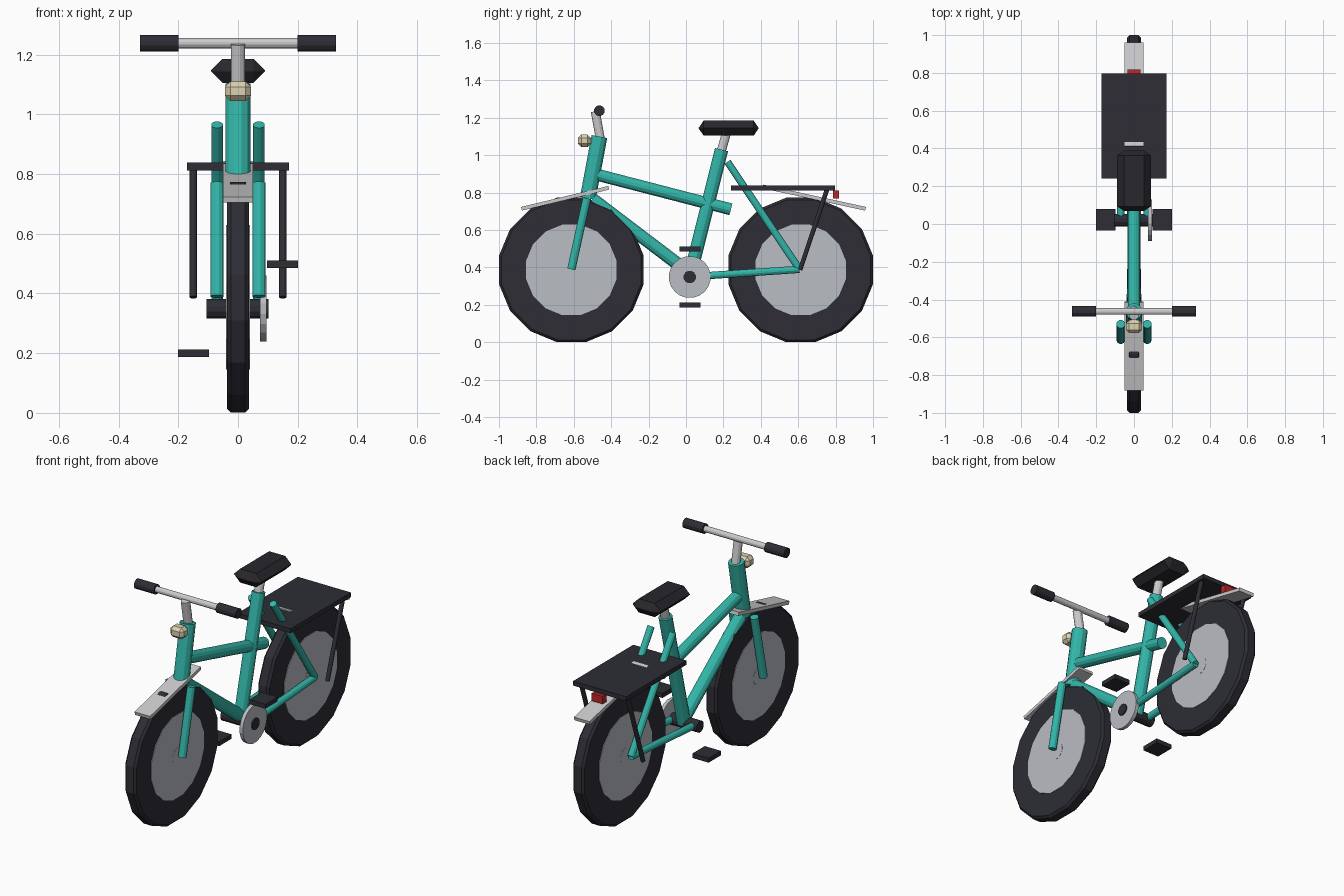
import bpy, bmesh, math
from mathutils import Vector, Matrix

if "Cube" in bpy.data.objects:
    bpy.data.objects.remove(bpy.data.objects["Cube"], do_unlink=True)


def material(name, rgb):
    m = bpy.data.materials.new(name)
    m.use_nodes = True
    m.diffuse_color = (*rgb, 1)
    m.node_tree.nodes["Principled BSDF"].inputs["Base Color"].default_value = (*rgb, 1)
    return m


TEAL = material("teal paint", (0.033, 0.47, 0.40))
RUBBER = material("charcoal rubber", (0.026, 0.026, 0.036))
BLACK = material("black leather", (0.020, 0.020, 0.026))
SILVER = material("wheel silver", (0.49, 0.51, 0.55))
CHROME = material("pale metal", (0.60, 0.60, 0.61))
CREAM = material("cream lamp", (0.72, 0.64, 0.44))
RED = material("red lamp", (0.50, 0.02, 0.02))


def finish(bm, name, mat):
    bmesh.ops.recalc_face_normals(bm, faces=bm.faces[:])
    mesh = bpy.data.meshes.new(name)
    bm.to_mesh(mesh)
    bm.free()
    mesh.materials.append(mat)
    ob = bpy.data.objects.new(name, mesh)
    bpy.context.collection.objects.link(ob)
    return ob


def tube(name, a, b, r, mat, sides=12, bevel=0):
    """Cylinder from point a to point b, with optional chamfered rims."""
    a, b = Vector(a), Vector(b)
    d = b - a
    bm = bmesh.new()
    bmesh.ops.create_cone(bm, cap_ends=True, segments=sides, radius1=r,
                          radius2=r, depth=d.length)
    bmesh.ops.rotate(bm, verts=bm.verts, matrix=Matrix.Rotation(math.pi / sides, 3, "Z"))
    if bevel:
        rims = [e for e in bm.edges if abs(e.verts[0].co.z - e.verts[1].co.z) < 1e-5]
        bmesh.ops.bevel(bm, geom=rims, offset=bevel, segments=1, affect="EDGES")
    rot = d.to_track_quat("Z", "Y").to_matrix().to_4x4()
    bmesh.ops.transform(bm, verts=bm.verts, matrix=Matrix.Translation((a + b) / 2) @ rot)
    return finish(bm, name, mat)


def box(name, center, size, mat, bevel=0, stretch=1, tilt=0):
    """Box, chamfered before being stretched along y and tilted about x."""
    bm = bmesh.new()
    bmesh.ops.create_cube(bm, size=1)
    bmesh.ops.scale(bm, verts=bm.verts, vec=(size[0], size[1] / stretch, size[2]))
    if bevel:
        bmesh.ops.bevel(bm, geom=bm.edges[:], offset=bevel, segments=1, affect="EDGES")
    bmesh.ops.scale(bm, verts=bm.verts, vec=(1, stretch, 1))
    m = Matrix.Translation(center) @ Matrix.Rotation(tilt, 4, "X")
    bmesh.ops.transform(bm, verts=bm.verts, matrix=m)
    return finish(bm, name, mat)


def mudguard(name, y1, z1, y2, z2):
    dy, dz = y2 - y1, z2 - z1
    box(name, (0, (y1 + y2) / 2, (z1 + z2) / 2), (0.1, math.hypot(dy, dz), 0.02),
        CHROME, tilt=math.atan2(dz, dy))


AXLE_Y, AXLE_Z = 0.613, 0.387

# Wheels
for end, y in (("front", -AXLE_Y), ("rear", AXLE_Y)):
    for part, r, w, mat, bev in (("tyre", 0.394, 0.037, RUBBER, 0.013),
                                 ("wheel_disc", 0.247, 0.040, SILVER, 0),
                                 ("hub", 0.05, 0.041, SILVER, 0)):
        tube(f"{end}_{part}", (-w, y, AXLE_Z), (w, y, AXLE_Z), r, mat, 16, bev)

# Frame
tube("head_tube", (0, -0.525, 0.77), (0, -0.463, 1.1), 0.044, TEAL)
tube("top_tube", (0, -0.48, 0.897), (0, 0.24, 0.711), 0.033, TEAL)
tube("down_tube", (0, -0.50, 0.765), (0, 0.02, 0.37), 0.036, TEAL)
tube("seat_tube", (0, 0.02, 0.35), (0, 0.19, 1.03), 0.037, TEAL)

# Paired fork legs, stays and rack struts
for side, s in (("left", 1), ("right", -1)):
    x = 0.07 * s
    tube(f"{side}_fork_leg", (x, -AXLE_Y, 0.39), (x, -0.53, 0.77), 0.023, TEAL)
    tube(f"{side}_seat_stay", (x, 0.222, 0.965), (x, 0.607, 0.39), 0.020, TEAL)
    tube(f"{side}_chain_stay", (x, 0.02, 0.35), (x, 0.607, 0.39), 0.020, TEAL)
    tube(f"{side}_rack_strut", (0.15 * s, 0.755, 0.82), (0.15 * s, 0.61, 0.387), 0.0125, RUBBER)
    tube(f"{side}_grip", (0.2 * s, -0.463, 1.238), (0.328 * s, -0.463, 1.238), 0.029, RUBBER)
    box(f"{side}_pedal", (0.149 * s, 0.022, 0.349 + 0.149 * s), (0.104, 0.113, 0.026), RUBBER)

# Handlebar and stem
tube("stem", (0, -0.457, 1.08), (0, -0.485, 1.235), 0.025, CHROME)
tube("handlebar", (-0.21, -0.463, 1.238), (0.21, -0.463, 1.238), 0.018, CHROME)

# Saddle
tube("seat_post", (0, 0.185, 1.01), (0, 0.222, 1.14), 0.025, CHROME)
box("saddle", (0, 0.228, 1.145), (0.18, 0.32, 0.08), BLACK, bevel=0.038, stretch=0.68)

# Drivetrain
tube("bottom_bracket", (-0.105, 0.02, 0.349), (0.102, 0.02, 0.349), 0.034, RUBBER)
tube("chainring", (0.074, 0.02, 0.349), (0.095, 0.02, 0.349), 0.112, SILVER, 20)

# Mudguards, rack and lamps
mudguard("front_mudguard", -0.88, 0.714, -0.413, 0.826)
mudguard("rear_mudguard", 0.41, 0.833, 0.96, 0.714)
box("rack", (0, 0.519, 0.825), (0.342, 0.555, 0.026), RUBBER)
box("head_lamp", (0, -0.543, 1.077), (0.087, 0.07, 0.066), CREAM, bevel=0.018)
box("tail_lamp", (0, 0.802, 0.79), (0.07, 0.034, 0.045), RED)
